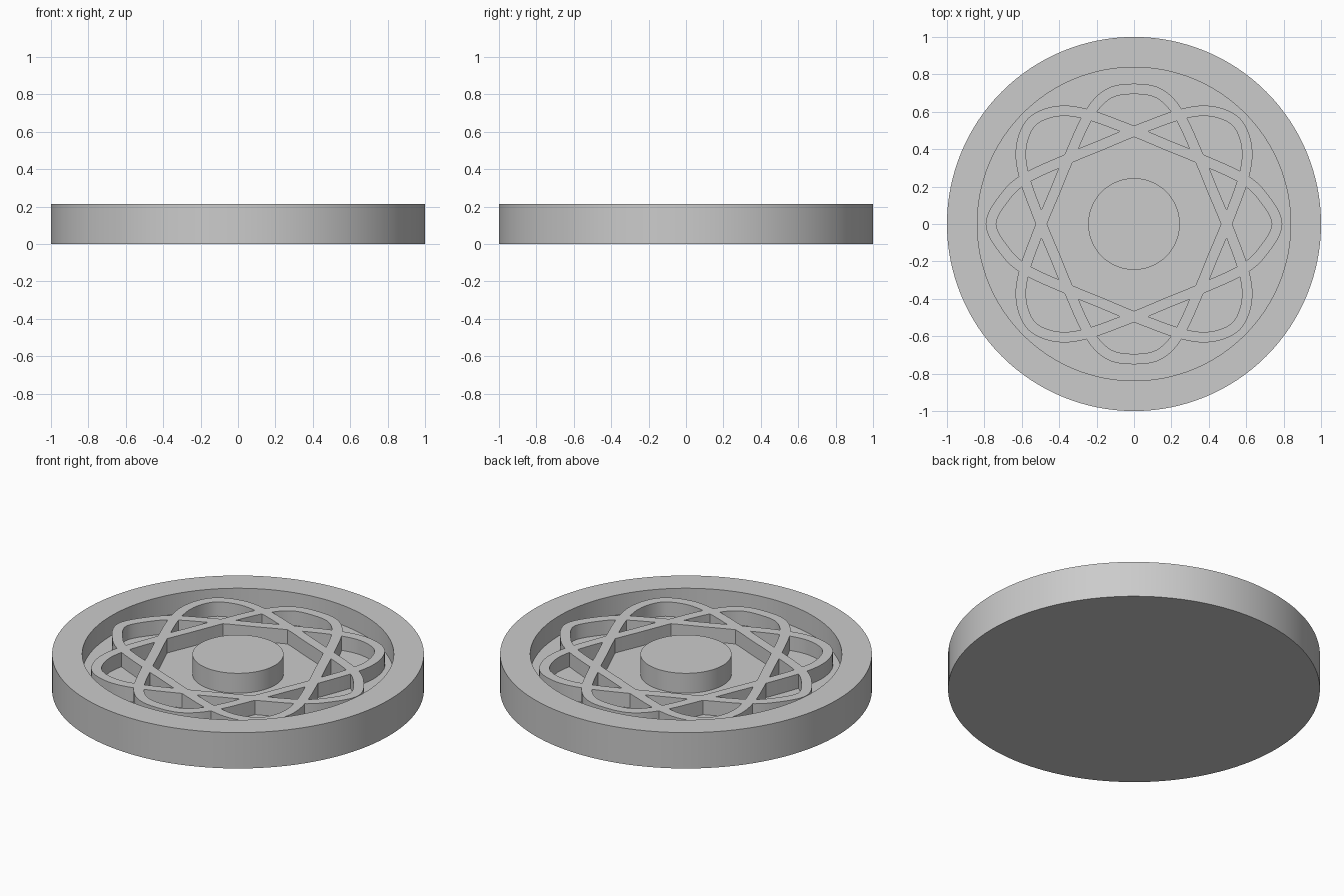
import bpy, bmesh
from math import sin, cos, radians, pi
from mathutils import Vector

cube = bpy.data.objects.get("Cube")
if cube:
    bpy.data.objects.remove(cube, do_unlink=True)

TOP, FLOOR, ROSETTE_TOP = 0.213, 0.095, 0.18
BAND = 0.028  # half width of the woven band

grey = bpy.data.materials.new("plain_grey")
grey.use_nodes = True
grey.diffuse_color = (0.6, 0.6, 0.6, 1)
grey.node_tree.nodes["Principled BSDF"].inputs["Base Color"].default_value = (0.6, 0.6, 0.6, 1)


def add_object(name, bm):
    bmesh.ops.recalc_face_normals(bm, faces=bm.faces)
    mesh = bpy.data.meshes.new(name)
    bm.to_mesh(mesh)
    bm.free()
    mesh.materials.append(grey)
    obj = bpy.data.objects.new(name, mesh)
    bpy.context.collection.objects.link(obj)
    return obj


def lathe(name, profile, steps=128):
    """Spin a profile of (radius, height) that starts and ends on the axis."""
    bm = bmesh.new()
    verts = [bm.verts.new((r, 0, z)) for r, z in profile]
    edges = [bm.edges.new(pair) for pair in zip(verts, verts[1:])]
    bmesh.ops.spin(bm, geom=verts + edges, cent=(0, 0, 0), axis=(0, 0, 1),
                   angle=2 * pi, steps=steps)
    bmesh.ops.remove_doubles(bm, verts=bm.verts, dist=0.0001)
    return add_object(name, bm)


def polar(degrees, r):
    return Vector((r * cos(radians(degrees)), r * sin(radians(degrees))))


def smooth_loop(points, steps):
    """Closed curve running smoothly through the points."""
    out, n = [], len(points)
    for i in range(n):
        a, b, c, d = (points[(i + j) % n] for j in (-1, 0, 1, 2))
        for s in range(steps):
            t = s / steps
            out.append(0.5 * (2 * b + (c - a) * t + (2 * a - 5 * b + 4 * c - d) * t ** 2
                              + (3 * b - a - 3 * c + d) * t ** 3))
    return out


# Round dish with a raised rim and a hub in the middle
dish = lathe("dish_with_rim", [(0, 0), (1, 0), (1, TOP), (0.838, TOP), (0.838, FLOOR), (0, FLOOR)])
hub = lathe("centre_hub", [(0, FLOOR - 0.02), (0.245, FLOOR - 0.02), (0.245, TOP), (0, TOP)])

# Path of the eight-lobed rosette: each chord runs to the lobe 135 degrees on
path = []
for k in range(8):
    start = 135 * k
    diagonal = k % 2
    tip = 0.772 if diagonal else (0.765 if k % 4 == 0 else 0.722)
    shoulder = 0.728 if diagonal else 0.71
    half = [(11, shoulder), (22.5, 0.632), (45, 0.495)]
    path.append(polar(start, tip))
    path += [polar(start + a, r) for a, r in half]
    path.append(polar(start + 67.5, 0.457))
    next_shoulder = 0.71 if diagonal else 0.728
    half[0] = (11, next_shoulder)
    path += [polar(start + 135 - a, r) for a, r in reversed(half)]
line = smooth_loop(path, 6)

# Band swept along the path
bm = bmesh.new()
rings = []
for i, p in enumerate(line):
    d = (line[(i + 1) % len(line)] - line[i - 1]).normalized()
    side = Vector((-d.y, d.x)) * BAND
    rings.append([bm.verts.new((*(p + side * s), z)) for s, z in
                  ((1, FLOOR - 0.04), (1, ROSETTE_TOP), (-1, ROSETTE_TOP), (-1, FLOOR - 0.04))])
for i, ring in enumerate(rings):
    last = rings[i - 1]
    for j in range(4):
        bm.faces.new((last[j], last[j - 3], ring[j - 3], ring[j]))
rosette = add_object("woven_rosette", bm)

# Merge the crossings into one clean solid and trim it just under the floor
trim = lathe("trim_helper", [(0, FLOOR - 0.02), (0.9, FLOOR - 0.02), (0.9, 0.4), (0, 0.4)], 32)
trim.hide_render = True
mod = rosette.modifiers.new("merge", "BOOLEAN")
mod.operation, mod.solver, mod.object = "INTERSECT", "EXACT", trim
mod.use_self = True
merged = bpy.data.meshes.new_from_object(
    rosette.evaluated_get(bpy.context.evaluated_depsgraph_get()))
rosette.modifiers.clear()
if len(merged.polygons) > 300:
    rosette.data = merged
bpy.data.objects.remove(trim, do_unlink=True)

# Smooth round walls, crisp edges
bpy.ops.object.select_all(action="DESELECT")
for obj in (dish, hub, rosette):
    obj.select_set(True)
bpy.context.view_layer.objects.active = dish
bpy.ops.object.shade_smooth_by_angle(angle=radians(30))
